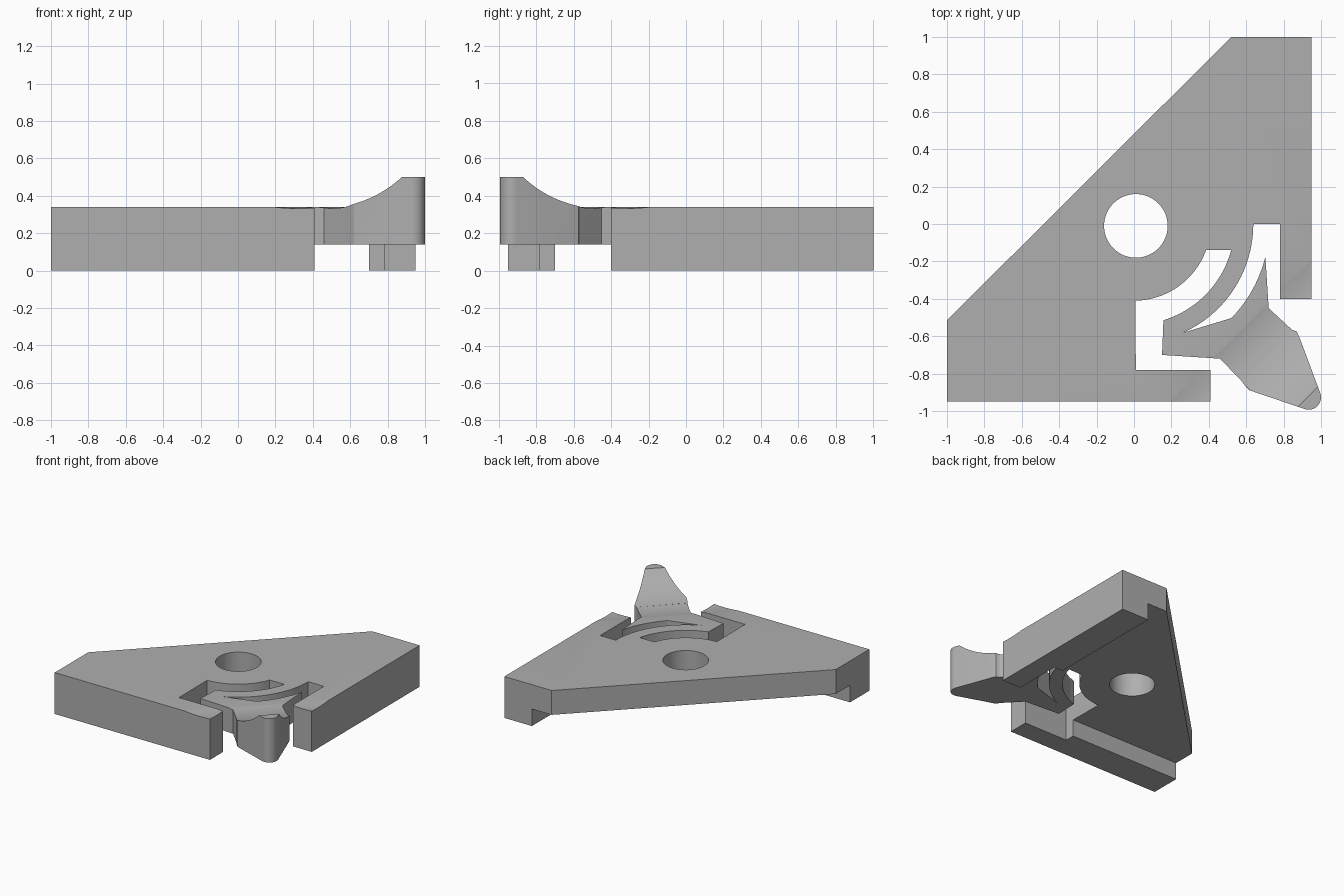
import bpy, bmesh, math
from mathutils import Matrix

cube = bpy.data.objects.get("Cube")
if cube:
    bpy.data.objects.remove(cube, do_unlink=True)

grey = bpy.data.materials.new("grey_plastic")
grey.use_nodes = True
colour = (0.43, 0.43, 0.43, 1)
grey.diffuse_color = colour
grey.node_tree.nodes["Principled BSDF"].inputs["Base Color"].default_value = colour

UNDERSIDE, TOP, TIP_TOP = 0.14, 0.34, 0.50


def link(name, bm):
    bmesh.ops.recalc_face_normals(bm, faces=bm.faces)
    mesh = bpy.data.meshes.new(name)
    bm.to_mesh(mesh)
    bm.free()
    mesh.materials.append(grey)
    obj = bpy.data.objects.new(name, mesh)
    bpy.context.collection.objects.link(obj)
    return obj


def prism(name, outline, z0, z1):
    """Extrude a flat outline straight up."""
    bm = bmesh.new()
    face = bm.faces.new([bm.verts.new((x, y, z0)) for x, y in outline])
    new = bmesh.ops.extrude_face_region(bm, geom=[face])["geom"]
    bmesh.ops.translate(bm, vec=(0, 0, z1 - z0),
                        verts=[g for g in new if isinstance(g, bmesh.types.BMVert)])
    return link(name, bm)


def cylinder(name, radius, depth, matrix, segments):
    bm = bmesh.new()
    bmesh.ops.create_cone(bm, cap_ends=True, segments=segments, radius1=radius,
                          radius2=radius, depth=depth, matrix=matrix)
    return link(name, bm)


def arc(radius, start, end, cx=0, cy=0, n=20):
    """Points along a circle, angles in degrees."""
    angles = [math.radians(start + (end - start) * i / n) for i in range(n + 1)]
    return [(cx + radius * math.cos(a), cy + radius * math.sin(a)) for a in angles]


def cut(obj, cutters):
    bpy.context.view_layer.objects.active = obj
    for cutter in cutters:
        mod = obj.modifiers.new(cutter.name, "BOOLEAN")
        mod.operation = "DIFFERENCE"
        mod.solver = "EXACT"
        mod.object = cutter
        bpy.ops.object.modifier_apply(modifier=mod.name)


# Triangular plate with the curved spring arm left between two slots
outline = [(-1, -0.95), (0.41, -0.95), (0.41, -0.78), (0.01, -0.78)]
outline += arc(0.41, -89, -20)
outline += arc(0.538, -15, -73)
outline += [(0.15, -0.70), (0.46, -0.72), (0.585, -0.85), (0.855, -0.575), (0.72, -0.45)]
outline += arc(0.724, -14, -44)
outline += arc(0.638, -65.5, 0)
outline += [(0.78, 0), (0.78, -0.40), (0.95, -0.40), (0.95, 1), (0.52, 1), (-1, -0.515)]
plate = prism("corner_plate", outline, 0, TOP)

# Pointed finger at the end of the spring arm
finger_outline = [(0.575, -0.84), (0.59, -0.86), (0.62, -0.89)]
finger_outline += arc(0.066, -110, 20, 0.934, -0.927, 16)
finger_outline += [(0.89, -0.62), (0.87, -0.575), (0.845, -0.565)]
finger = prism("spring_finger", finger_outline, UNDERSIDE, TIP_TOP)

# Cutters: recess under the plate, round hole, and thumb scoop
recess = prism("recess_cutter", [
    (-1.2, -0.70), (0.05, -0.70), (0.05, -0.74), (0.43, -0.74), (0.43, -1.1),
    (1.1, -1.1), (1.1, -0.42), (0.74, -0.42), (0.74, -0.05), (0.70, -0.05),
    (0.70, 1.2), (-1.2, 1.2)], -0.2, UNDERSIDE)
hole = cylinder("hole_cutter", 0.17, 2, Matrix.Translation((0.01, -0.01, 0)), 64)

scoop_radius = 0.585
offset = 0.90 / math.sqrt(2)
scoop_matrix = (Matrix.Translation((offset, -offset, 0.332 + scoop_radius))
                @ Matrix.Rotation(math.radians(45), 4, "Z")
                @ Matrix.Rotation(math.radians(90), 4, "Y"))
scoop = cylinder("scoop_cutter", scoop_radius, 4, scoop_matrix, 160)

cut(plate, [recess, hole, scoop])
cut(finger, [scoop])
for helper in (recess, hole, scoop):
    bpy.data.objects.remove(helper, do_unlink=True)

# Smooth the curved walls, keep the edges crisp
bpy.ops.object.select_all(action="DESELECT")
for part in (plate, finger):
    part.select_set(True)
bpy.context.view_layer.objects.active = plate
bpy.ops.object.shade_smooth_by_angle(angle=math.radians(25))
